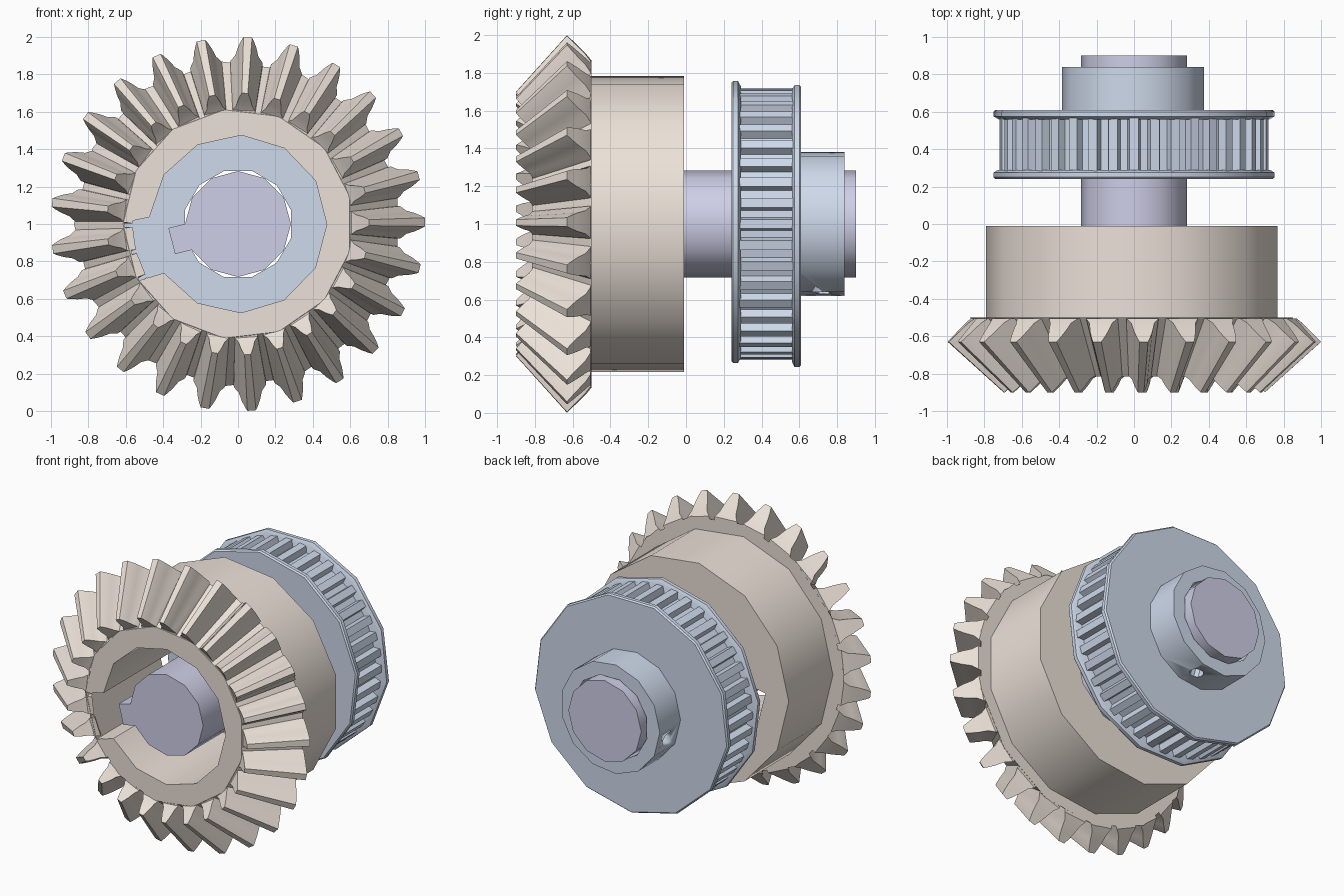
import bpy, bmesh
from math import sin, cos, pi, radians
from mathutils import Vector

if "Cube" in bpy.data.objects:
    bpy.data.objects.remove(bpy.data.objects["Cube"])

KEY = radians(194.5)          # direction of keyway and first set screw
AXIS_Z = 1.0


def material(name, rgb):
    m = bpy.data.materials.new(name)
    m.diffuse_color = (*rgb, 1)
    m.use_nodes = True
    m.node_tree.nodes["Principled BSDF"].inputs["Base Color"].default_value = m.diffuse_color
    return m


GEAR = material("gear_beige", (0.84, 0.76, 0.69))
PULLEY = material("pulley_blue", (0.62, 0.70, 0.83))
SHAFT = material("shaft_lavender", (0.62, 0.62, 0.80))


def polar(r, a, y):
    return Vector((r * cos(a), y, AXIS_Z + r * sin(a)))


def ngon(n, r, start=0.0):
    return [(r, start + 2 * pi * i / n) for i in range(n)]


def finish(bm, name, mat):
    bmesh.ops.recalc_face_normals(bm, faces=bm.faces[:])
    me = bpy.data.meshes.new(name)
    bm.to_mesh(me)
    bm.free()
    me.materials.append(mat)
    ob = bpy.data.objects.new(name, me)
    bpy.context.collection.objects.link(ob)
    bpy.ops.object.select_all(action='DESELECT')
    ob.select_set(True)
    bpy.context.view_layer.objects.active = ob
    bpy.ops.object.shade_smooth_by_angle(angle=radians(31))
    return ob


def loft(bm, sections):
    """Skin rings given as (outline, y, scale); return first and last ring."""
    rings = [[bm.verts.new(polar(r * k, a, y)) for r, a in outline]
             for outline, y, k in sections]
    for A, B in zip(rings, rings[1:]):
        n = len(A)
        for i in range(n):
            j = (i + 1) % n
            bm.faces.new((A[i], A[j], B[j], B[i]))
    return rings[0], rings[-1]


def turned(name, mat, sections, bore=None):
    """Solid of stacked sections along y, with an optional through bore."""
    bm = bmesh.new()
    ends = loft(bm, sections)
    holes = (None, None)
    if bore:
        holes = loft(bm, [(bore, sections[0][1], 1), (bore, sections[-1][1], 1)])
    for outer, inner in zip(ends, holes):
        if not inner:
            bm.faces.new(outer)
            continue
        edges = [bm.edges.get((ring[i - 1], ring[i]))
                 for ring in (outer, inner) for i in range(len(ring))]
        bmesh.ops.triangle_fill(bm, use_beauty=True, edges=edges, normal=(0, 1, 0))
    return finish(bm, name, mat)


# Gear blank and hub with a keyed bore
half = radians(18.9)
gear_bore = [(0.475, KEY + half + (2 * pi - 2 * half) * i / 11) for i in range(12)]
for side in (-1, 1):
    w, d = 0.16, 0.588
    off = Vector((d, side * w))
    gear_bore.append((off.length, KEY + off.to_2d().angle_signed(Vector((1, 0)))))
unit = ngon(13, 1.0, pi)
turned("gear_blank", GEAR,
       [(unit, -0.815, 0.615), (unit, -0.5, 0.877), (unit, -0.5, 0.79), (unit, -0.01, 0.79)],
       gear_bore)

# Bevel gear teeth, each tapering towards the cone apex
APEX = Vector((0, -1.53, AXIS_Z))
flank = [(-0.505, 0.80, 0.088), (-0.505, 0.868, 0.086), (-0.53, 0.90, 0.062),
         (-0.575, 0.945, 0.049), (-0.61, 0.98, 0.034), (-0.63, 1.0, 0.023)]
outline = [(y, r, -w) for y, r, w in flank] + [(y, r, w) for y, r, w in reversed(flank)]
bm = bmesh.new()
for i in range(25):
    a = radians(87) + 2 * pi * i / 25
    tangent = Vector((-sin(a), 0, cos(a)))
    heel = [polar(r, a, y) + tangent * w for y, r, w in outline]
    A = [bm.verts.new(p) for p in heel]
    B = [bm.verts.new(APEX + (p - APEX) * 0.7) for p in heel]
    n = len(A)
    for j in range(n):
        k = (j + 1) % n
        bm.faces.new((A[j], A[k], B[k], B[j]))
    for ring in (A, B):           # end faces as strips across the tooth
        for j in range(n // 2 - 1):
            bm.faces.new((ring[j], ring[j + 1], ring[n - 2 - j], ring[n - 1 - j]))
finish(bm, "gear_teeth", GEAR)

# Shaft and its key
round12 = ngon(12, 0.283, 0)
turned("shaft", SHAFT, [(round12, -0.79, 1), (round12, 0.9, 1)])
key = []
for d, w in ((0.2, -0.072), (0.366, -0.072), (0.366, 0.072), (0.2, 0.072)):
    v = Vector((d, w))
    key.append((v.length, KEY - v.angle_signed(Vector((1, 0))) * -1))
turned("shaft_key", SHAFT, [(key, -0.79, 1), (key, -0.012, 1)])

# Timing pulley: toothed core, two flanges, collar
bore = ngon(12, 0.293, KEY)
pitch = 2 * pi / 40
core = [(r, pitch * (i + f)) for i in range(40)
        for f, r in ((-0.22, 0.72), (0.22, 0.72), (0.32, 0.675), (0.68, 0.675))]
turned("pulley_toothed_core", PULLEY, [(core, 0.28, 1), (core, 0.57, 1)], bore)
for name, start, ys in (("front_flange", pi / 2, (0.24, 0.25, 0.275, 0.29)),
                        ("rear_flange", -pi / 2, (0.61, 0.60, 0.575, 0.56))):
    ring = ngon(13, 1.0, start)
    turned(name, PULLEY, [(ring, y, k) for y, k in zip(ys, (0.748, 0.757, 0.757, 0.73))], bore)
ring = ngon(13, 0.385, pi)
collar = turned("pulley_collar", PULLEY, [(ring, 0.605, 1), (ring, 0.84, 1)], bore)

# Set screw holes drilled into the collar
for i in range(2):
    a = KEY + i * pi / 2
    bm = bmesh.new()
    bmesh.ops.create_cone(bm, cap_ends=True, segments=10, radius1=0.045, radius2=0.045, depth=0.3)
    axis = Vector((cos(a), 0, sin(a)))
    bm.transform(axis.to_track_quat('Z', 'Y').to_matrix().to_4x4())
    bmesh.ops.translate(bm, verts=bm.verts[:], vec=polar(0.37, a, 0.73))
    cutter = finish(bm, "set_screw_cutter", PULLEY)
    cutter.hide_render = True
    cutter.hide_set(True)
    mod = collar.modifiers.new("set_screw_hole", 'BOOLEAN')
    mod.operation = 'DIFFERENCE'
    mod.object = cutter
